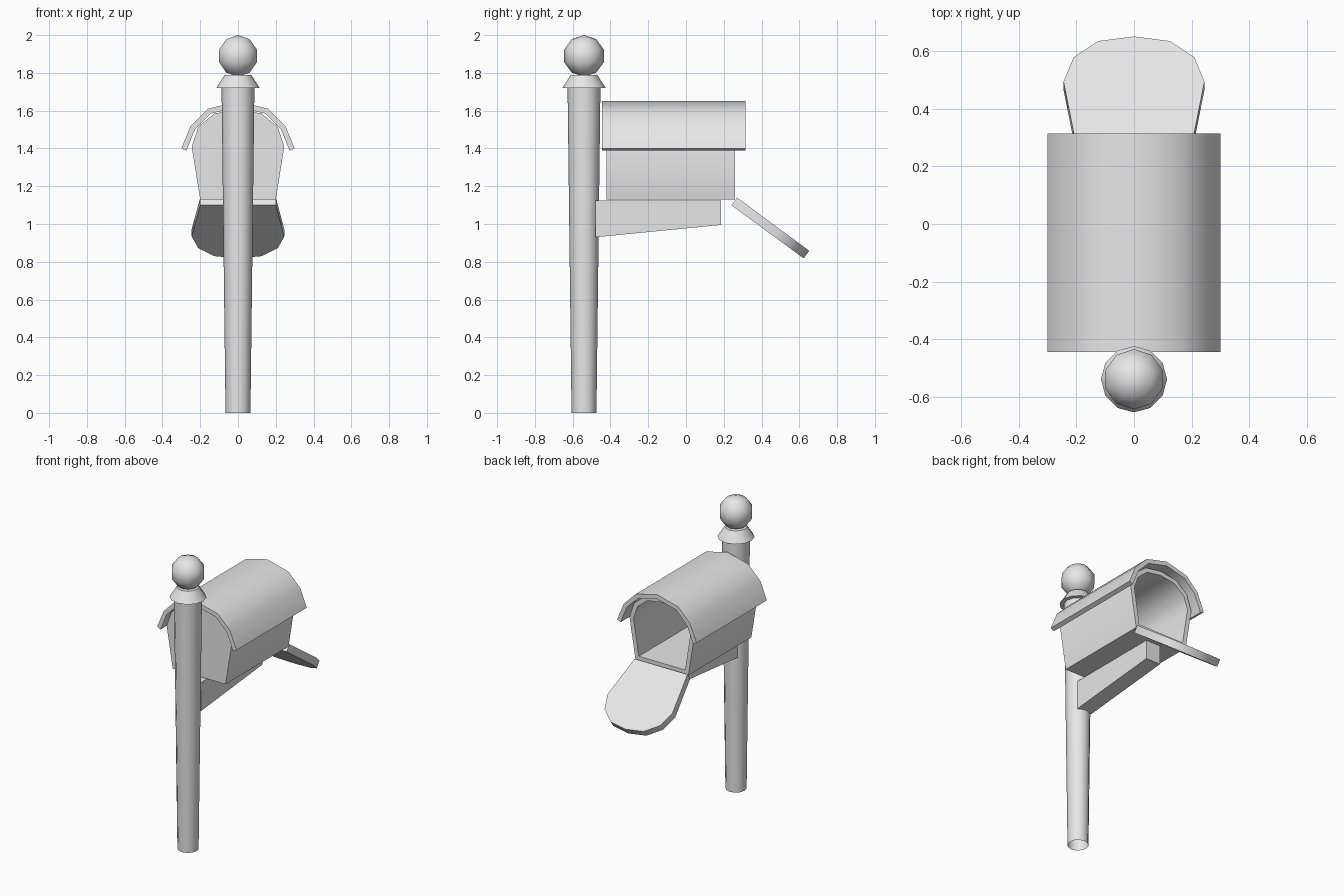
import bpy, bmesh, math
from mathutils import Vector

cube = bpy.data.objects.get("Cube")
if cube:
    bpy.data.objects.remove(cube)

grey = bpy.data.materials.new("plain_grey")
grey.use_nodes = True
grey.diffuse_color = (0.8, 0.8, 0.8, 1)
grey.node_tree.nodes["Principled BSDF"].inputs["Base Color"].default_value = (0.8, 0.8, 0.8, 1)

POST_Y = -0.54


def finish(name, bm, angle=35):
    bmesh.ops.recalc_face_normals(bm, faces=bm.faces)
    mesh = bpy.data.meshes.new(name)
    bm.to_mesh(mesh)
    bm.free()
    mesh.materials.append(grey)
    obj = bpy.data.objects.new(name, mesh)
    bpy.context.collection.objects.link(obj)
    bpy.ops.object.select_all(action='DESELECT')
    obj.select_set(True)
    bpy.context.view_layer.objects.active = obj
    bpy.ops.object.shade_smooth_by_angle(angle=math.radians(angle))
    return obj


def mirrored(half):
    """Right half of an outline, bottom to apex, completed on the left."""
    return half + [(-x, z) for x, z in reversed(half) if x > 0]


def bridge(bm, a, b):
    for i in range(len(a)):
        j = (i + 1) % len(a)
        bm.faces.new((a[i], a[j], b[j], b[i]))


def prism(name, outline, place, depth):
    """Closed prism; place(u, v, w) turns outline and depth into a point."""
    bm = bmesh.new()
    a, b = [[bm.verts.new(place(u, v, w)) for u, v in outline] for w in depth]
    bridge(bm, a, b)
    bm.faces.new(a)
    bm.faces.new(b)
    return finish(name, bm)


def turned(name, profile, sides, cap_start=False):
    """Rings of (radius, z) around the post axis."""
    bm = bmesh.new()
    rings = []
    for r, z in profile:
        angles = [2 * math.pi * i / sides for i in range(sides)]
        rings.append([bm.verts.new((r * math.cos(t), POST_Y + r * math.sin(t), z)) for t in angles])
    for a, b in zip(rings, rings[1:]):
        bridge(bm, a, b)
    bm.faces.new(rings[-1])
    if cap_start:
        bm.faces.new(rings[0])
    return finish(name, bm)


# Post with open foot, flared collar and ball finial
turned("post", [(0.066, 0), (0.087, 1.72)], 12)
turned("post_collar", [(0.115, 1.72), (0.07, 1.79)], 12, True)
bm = bmesh.new()
bmesh.ops.create_uvsphere(bm, u_segments=10, v_segments=5, radius=0.11)
bmesh.ops.translate(bm, verts=bm.verts, vec=(0, POST_Y, 1.89))
finish("post_ball", bm, 60)

# Tapered support arm under the box
prism("support_arm", [(-0.48, 1.125), (-0.48, 0.93), (0.185, 0.995), (0.185, 1.125)],
      lambda u, v, w: (w, u, v), (-0.055, 0.055))

# Hollow box, open at the back
shell = mirrored([(0.2, 0), (0.245, 0.28), (0.21, 0.385), (0.125, 0.455), (0, 0.475)])
cavity = mirrored([(0.175, 0.03), (0.215, 0.28), (0.185, 0.365), (0.11, 0.428), (0, 0.445)])
bm = bmesh.new()
loops = [[bm.verts.new((x, y, 1.13 + z)) for x, z in outline]
         for outline, y in ((shell, -0.42), (shell, 0.26), (cavity, 0.26), (cavity, -0.39))]
for a, b in zip(loops, loops[1:]):
    bridge(bm, a, b)
bm.faces.new(loops[0])
bm.faces.new(loops[-1])
finish("mailbox_body", bm)

# Arched roof sheet floating just over the box
outer = mirrored([(0.3, 1.4), (0.25, 1.52), (0.16, 1.61), (0, 1.65)])
inner = mirrored([(0.273, 1.388), (0.228, 1.5), (0.145, 1.584), (0, 1.62)])
prism("roof", outer + inner[::-1], lambda u, v, w: (u, w, v), (-0.445, 0.315))

# Door hanging open, same outline as the box
hinge = Vector((0, 0.27, 1.14))
along = Vector((0, 0.38, -0.28)).normalized()
down = Vector((0, -0.28, -0.38)).normalized()
prism("door", shell, lambda u, v, w: hinge + Vector((u, 0, 0)) + along * v + down * w, (0, 0.05))
